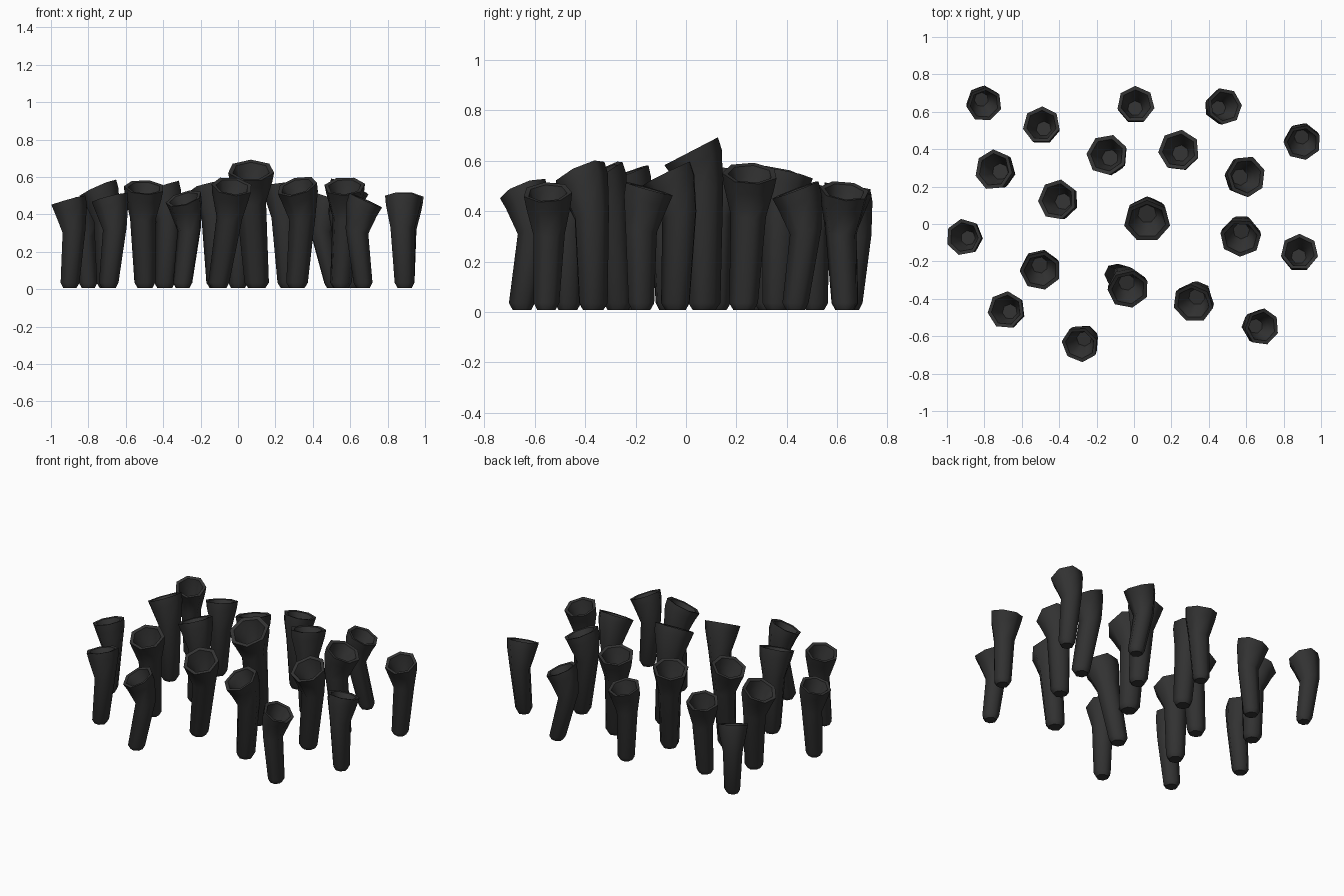
import bpy, bmesh, math, random
from mathutils import Vector

if "Cube" in bpy.data.objects:
    bpy.data.objects.remove(bpy.data.objects["Cube"])

random.seed(4)
SIDES = 7

dark = bpy.data.materials.new("dark_grey")
dark.diffuse_color = (0.032, 0.032, 0.032, 1)
dark.use_nodes = True
dark.node_tree.nodes["Principled BSDF"].inputs["Base Color"].default_value = dark.diffuse_color

# base x, base y, rim x, rim y, rim z, rim slope x, rim slope y
TUBES = [
    (-.80, .65, -.80, .64, .46, .20, -.32),
    (-.50, .51, -.495, .53, .49, -.15, .25),
    (.00, .63, .01, .64, .49, .05, .25),
    (.51, .63, .485, .63, .48, .42, .12),
    (.895, .435, .90, .435, .485, .05, -.38),
    (-.70, .28, -.75, .29, .54, -.45, .12),
    (-.11, .33, -.145, .37, .55, -.20, .20),
    (.27, .36, .24, .395, .55, -.10, .20),
    (.61, .23, .60, .255, .55, .42, .05),
    (-.39, .12, -.41, .13, .54, -.38, .12),
    (.10, .07, .07, .015, .635, .00, -.52),
    (-.90, -.07, -.91, -.07, .475, -.28, .05),
    (.55, -.04, .57, -.075, .55, -.05, -.50),
    (.89, -.18, .885, -.15, .49, .05, .28),
    (-.495, -.20, -.50, -.25, .545, .05, -.38),
    (-.10, -.27, -.03, -.35, .55, .12, -.50),
    (.315, -.37, .315, -.425, .55, -.28, -.48),
    (-.69, -.47, -.685, -.46, .49, -.25, .10),
    (.67, -.555, .685, -.55, .475, .45, -.05),
    (-.295, -.65, -.29, -.645, .485, -.30, -.40),
]


def ring(bm, centre, normal, radius, phase):
    # Tilted ring of vertices around the tube axis
    turn = Vector((0, 0, 1)).rotation_difference(normal)
    pts = []
    for i in range(SIDES):
        a = phase + math.tau * i / SIDES
        pts.append(bm.verts.new(centre + turn @ Vector((math.cos(a), math.sin(a), 0)) * radius))
    return pts


def make_tube(index, bx, by, rx, ry, rz, sx, sy):
    up = Vector((0, 0, 1))
    n = Vector((sx, sy, 1)).normalized()
    half = (n + up).normalized()
    base = Vector((bx, by, 0))
    rim = Vector((rx, ry, rz))
    bend = rim - Vector((n.x * 0.115, n.y * 0.115, 0.165))
    r = 0.018 + 0.17 * rz
    phase = random.uniform(0, math.tau)
    rings = [
        (base + up * 0.008, up, 0.38 * r),         # rounded foot
        (base + up * 0.035, up, 0.53 * r),
        (bend, half, 0.65 * r),                    # bend
        (rim - n * 0.05, n, 0.93 * r),             # flared cup
        (rim, n, r),
        (rim - n * 0.003, n, 0.80 * r),            # lip
        (rim - n * 0.06, n, 0.62 * r),             # hollow
        (rim.lerp(bend, 0.75), half, 0.40 * r),
    ]
    bm = bmesh.new()
    loops = [ring(bm, c, d, rad, phase) for c, d, rad in rings]
    for low, high in zip(loops, loops[1:]):
        for i in range(SIDES):
            j = (i + 1) % SIDES
            bm.faces.new((low[i], low[j], high[j], high[i]))
    bm.faces.new(loops[0][::-1])
    bm.faces.new(loops[-1])
    bmesh.ops.recalc_face_normals(bm, faces=bm.faces)
    mesh = bpy.data.meshes.new("sponge_tube")
    bm.to_mesh(mesh)
    bm.free()
    mesh.materials.append(dark)
    obj = bpy.data.objects.new(f"sponge_tube_{index:02d}", mesh)
    bpy.context.collection.objects.link(obj)
    return obj


tubes = [make_tube(i + 1, *t) for i, t in enumerate(TUBES)]

# Smooth sides, sharp lips
for o in tubes:
    o.select_set(True)
bpy.context.view_layer.objects.active = tubes[0]
bpy.ops.object.shade_smooth_by_angle(angle=math.radians(55))
